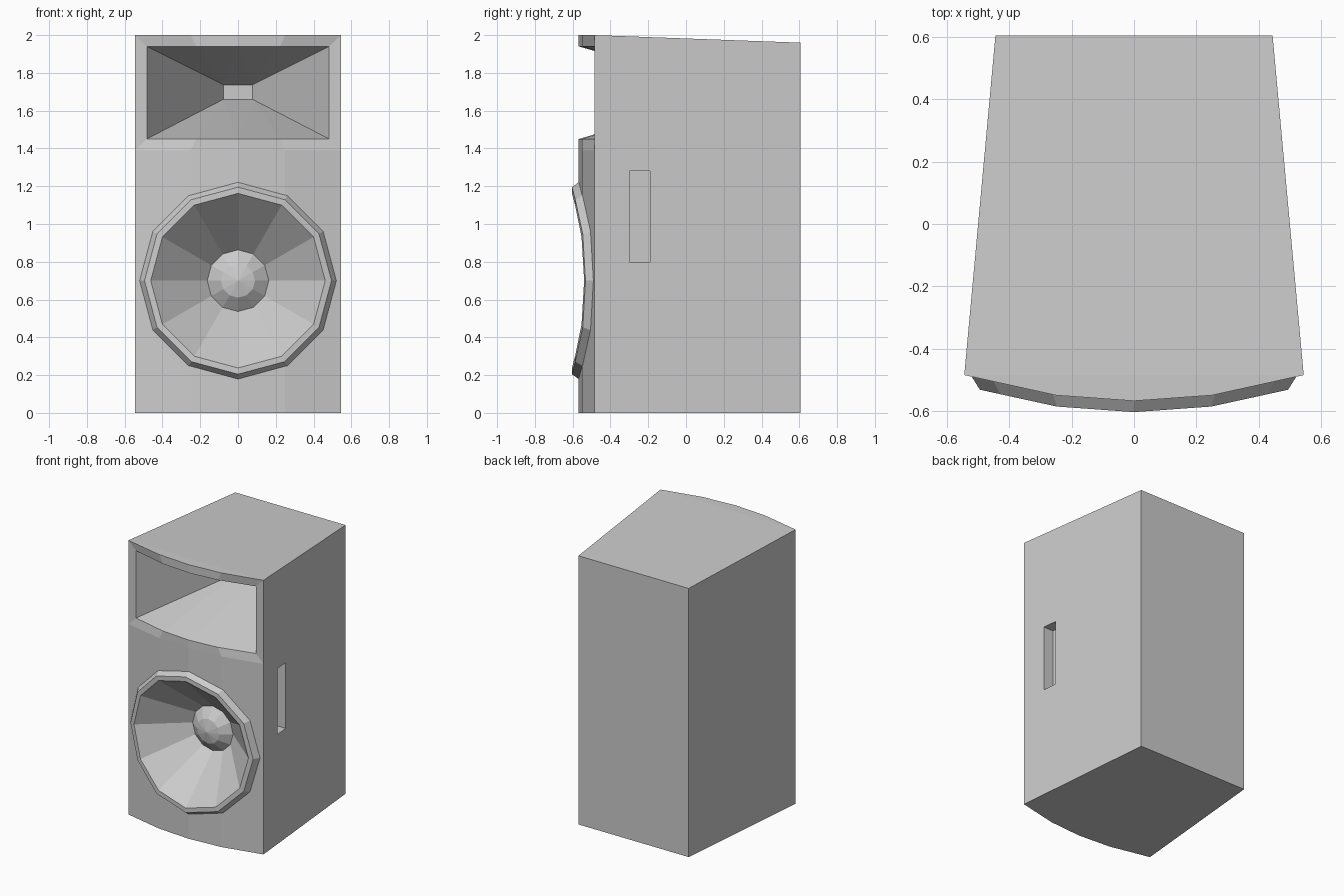
import bpy, bmesh, math

cube = bpy.data.objects.get("Cube")
if cube:
    bpy.data.objects.remove(cube, do_unlink=True)

# One plain grey for every part
grey = bpy.data.materials.new("plain_grey")
grey.use_nodes = True
COLOUR = (0.6, 0.6, 0.6, 1)
grey.diffuse_color = COLOUR
grey.node_tree.nodes["Principled BSDF"].inputs["Base Color"].default_value = COLOUR

# Bowed front of the cabinet, seen from above
HALF = 0.545
BOW = [(-HALF, -0.485), (-0.25, -0.55), (0, -0.568), (0.25, -0.55), (HALF, -0.485)]
DRIVER_Z = 0.7


def front_y(x):
    for (x0, y0), (x1, y1) in zip(BOW, BOW[1:]):
        if x <= x1:
            return y0 + (y1 - y0) * (x - x0) / (x1 - x0)
    return BOW[-1][1]


def finish(bm, name, fix_normals=True):
    if fix_normals:
        bmesh.ops.recalc_face_normals(bm, faces=bm.faces)
    mesh = bpy.data.meshes.new(name)
    bm.to_mesh(mesh)
    bm.free()
    mesh.materials.append(grey)
    obj = bpy.data.objects.new(name, mesh)
    bpy.context.collection.objects.link(obj)
    return obj


def strip(bm, a, b):
    for i in range(len(a) - 1):
        bm.faces.new((a[i], a[i + 1], b[i + 1], b[i]))


def rings(bm, profile, follow_bow, sides=12):
    """Faceted rings around the driver axis; profile holds (radius, depth)."""
    loops = []
    for r, y, bowed in profile:
        loop = []
        for i in range(sides):
            a = math.tau * i / sides
            x = r * math.cos(a)
            base = front_y(x) if follow_bow and bowed else 0
            loop.append(bm.verts.new((x, base + y, DRIVER_Z + r * math.sin(a))))
        loops.append(loop)
    for a, b in zip(loops, loops[1:]):
        strip(bm, a + a[:1], b + b[:1])
    return loops


def cut(target, cutter):
    cutter.hide_render = True
    mod = target.modifiers.new("cut", 'BOOLEAN')
    mod.operation = 'DIFFERENCE'
    mod.solver = 'EXACT'
    mod.object = cutter
    bpy.context.view_layer.objects.active = target
    bpy.ops.object.modifier_apply(modifier=mod.name)
    bpy.data.objects.remove(cutter, do_unlink=True)


# Cabinet: tapered body with bowed front and a flared horn mouth
bm = bmesh.new()


def row(z, width=HALF):
    return [bm.verts.new((x * width / HALF, y, z)) for x, y in BOW]


floor, sill, head = row(0), row(1.39), row(2)
mouth_low, mouth_high = row(1.45, 0.483), row(1.94, 0.483)
back = [[bm.verts.new((s * 0.445, 0.605, z)) for s in (-1, 1)] for z in (0, 1.96)]
throat = [[bm.verts.new((s * 0.077, 0.15, z)) for s in (-1, 1)] for z in (1.66, 1.737)]

strip(bm, floor, sill)
strip(bm, sill, mouth_low)
strip(bm, mouth_high, head)
bm.faces.new(head)
bm.faces.new((head[0], head[-1], back[1][1], back[1][0]))
bm.faces.new(floor + back[0][::-1])
bm.faces.new(back[0] + back[1][::-1])
for end, side in ((0, 0), (-1, 1)):
    bm.faces.new((floor[end], sill[end], head[end], back[1][side], back[0][side]))
    bm.faces.new((sill[end], mouth_low[end], mouth_high[end], head[end]))
    bm.faces.new((mouth_low[end], mouth_high[end], throat[1][side], throat[0][side]))

# Horn floor and roof fan towards the throat
for mouth, (left, right) in ((mouth_low, throat[0]), (mouth_high, throat[1])):
    for i in range(4):
        bm.faces.new((mouth[i], mouth[i + 1], left if i < 2 else right))
    bm.faces.new((mouth[2], right, left))
bm.faces.new(throat[0] + throat[1][::-1])
cabinet = finish(bm, "cabinet")

# Recess behind the driver
bm = bmesh.new()
loops = rings(bm, [(0.51, -0.8, 0), (0.51, -0.48, 0), (0.19, -0.27, 0)], False)
bm.faces.new(loops[0])
bm.faces.new(loops[-1])
cut(cabinet, finish(bm, "driver_recess"))

# Handle slots in both sides, following the taper
for s in (-1, 1):
    bm = bmesh.new()
    bmesh.ops.create_cube(bm, size=1)
    for v in bm.verts:
        y = -0.245 + v.co.y * 0.11
        wall = HALF - 0.1 * (y + 0.485) / 1.09
        v.co = (s * (wall - 0.08 + (v.co.x + 0.5) * 0.2), y, 1.04 + v.co.z * 0.48)
    cut(cabinet, finish(bm, "handle_slot"))

# Driver: rim that follows the bow, cone and domed centre cap
bm = bmesh.new()
last = rings(bm, [(0.523, 0.003, 1), (0.495, -0.036, 1), (0.462, -0.036, 1),
                  (0.163, -0.29, 0), (0.09, -0.345, 0)], True)[-1]
tip = bm.verts.new((0, -0.365, DRIVER_Z))
for a, b in zip(last, last[1:] + last[:1]):
    bm.faces.new((a, b, tip))
finish(bm, "driver", fix_normals=False)
